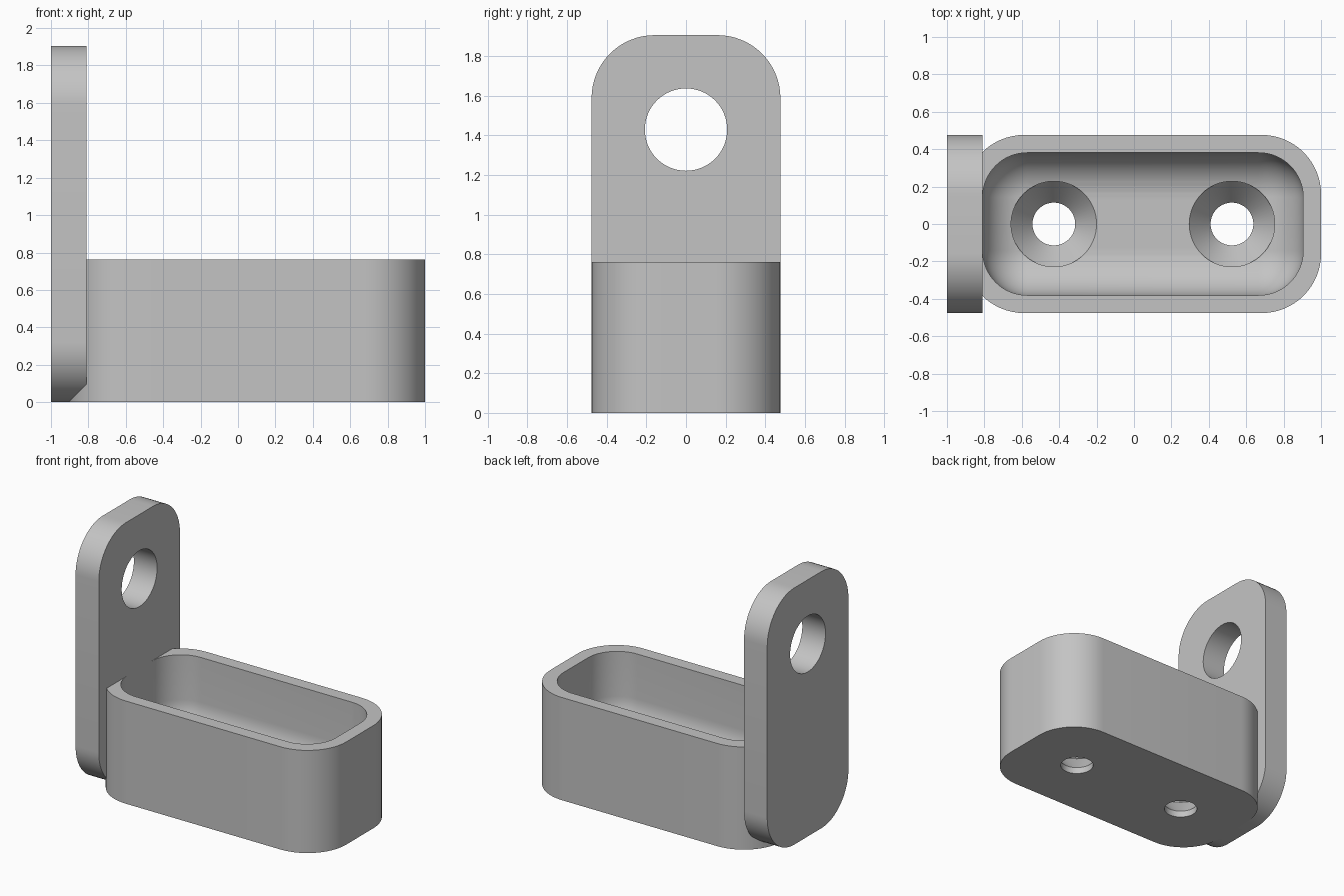
import bpy, bmesh, math
from mathutils import Matrix

cube = bpy.data.objects.get("Cube")
if cube:
    bpy.data.objects.remove(cube, do_unlink=True)

U = 2 / 21            # one grid unit of the bracket
WIDTH = 10 * U
CORNER = WIDTH / 3
WALL = U
FLOOR = 2 * U
BOX_HEIGHT = 8 * U
BOX_X = U / 2         # middle of the tray along x
FILLET = 2.5 * U

grey = bpy.data.materials.new("plain_grey")
grey.use_nodes = True
grey.diffuse_color = (0.55, 0.55, 0.55, 1)
grey.node_tree.nodes["Principled BSDF"].inputs["Base Color"].default_value = (0.55, 0.55, 0.55, 1)


def rounded_rect(half_a, half_b, radius, steps=16):
    """Counter-clockwise outline of a rectangle with round corners."""
    points = []
    for quarter, (sa, sb) in enumerate([(1, 1), (-1, 1), (-1, -1), (1, -1)]):
        for i in range(steps + 1):
            t = (quarter + i / steps) * math.pi / 2
            points.append((sa * (half_a - radius) + radius * math.cos(t),
                           sb * (half_b - radius) + radius * math.sin(t)))
    return points


def circle(radius, steps=64):
    return [(radius * math.cos(2 * math.pi * i / steps),
             radius * math.sin(2 * math.pi * i / steps)) for i in range(steps)]


def loft(name, layers, matrix):
    """Closed solid through (outline, height) layers, bottom to top."""
    bm = bmesh.new()
    rings = [[bm.verts.new((a, b, h)) for a, b in outline] for outline, h in layers]
    for low, high in zip(rings, rings[1:]):
        for i in range(len(low)):
            j = (i + 1) % len(low)
            bm.faces.new((low[i], low[j], high[j], high[i]))
    bm.faces.new(rings[0][::-1])
    bm.faces.new(rings[-1])
    bm.transform(matrix)
    bmesh.ops.recalc_face_normals(bm, faces=bm.faces)
    mesh = bpy.data.meshes.new(name)
    bm.to_mesh(mesh)
    bm.free()
    mesh.materials.append(grey)
    obj = bpy.data.objects.new(name, mesh)
    bpy.context.collection.objects.link(obj)
    return obj


def activate(obj):
    bpy.ops.object.select_all(action='DESELECT')
    obj.select_set(True)
    bpy.context.view_layer.objects.active = obj


def cut(obj, cutter):
    cutter.hide_render = True
    activate(obj)
    mod = obj.modifiers.new("cut", 'BOOLEAN')
    mod.operation = 'DIFFERENCE'
    mod.solver = 'EXACT'
    mod.object = cutter
    bpy.ops.object.modifier_apply(modifier=mod.name)
    bpy.data.objects.remove(cutter, do_unlink=True)


# Tray body
at_box = Matrix.Translation((BOX_X, 0, 0))
outer = rounded_rect(10 * U, WIDTH / 2, CORNER)
tray = loft("tray", [(outer, 0), (outer, BOX_HEIGHT)], at_box)

# Hollow with a rounded bottom
layers = []
for i in range(13):
    t = i / 12 * math.pi / 2
    inset = min(FILLET * (1 - math.sin(t)), FILLET - 0.002)
    outline = rounded_rect(9 * U - inset, WIDTH / 2 - WALL - inset, FILLET - inset)
    layers.append((outline, FLOOR + FILLET * (1 - math.cos(t))))
layers.append((layers[-1][0], BOX_HEIGHT + U))
cut(tray, loft("hollow_cutter", layers, at_box))

# Countersunk screw holes in the floor
for x in (-4.5 * U, 5.5 * U):
    small, large = circle(1.2 * U), circle(2.4 * U)
    cut(tray, loft("screw_cutter",
                   [(small, -U), (small, U / 2), (large, FLOOR - 0.005), (large, FLOOR + U)],
                   Matrix.Translation((x, 0, 0))))

# Upright plate; its outline lies in y and z
upright = Matrix(((0, 0, 1, -1), (1, 0, 0, 0), (0, 1, 0, 10 * U), (0, 0, 0, 1)))
face = rounded_rect(WIDTH / 2, 10 * U, CORNER)
plate = loft("upright_plate", [(face, 0), (face, 2 * U)], upright)

# Round opening through the plate
opening = circle(2.18 * U)
cut(plate, loft("opening_cutter", [(opening, -U), (opening, 3 * U)],
                Matrix.Translation((0, 0, 5 * U)) @ upright))

for part in (tray, plate):
    activate(part)
    bpy.ops.object.shade_smooth_by_angle(angle=math.radians(25))
